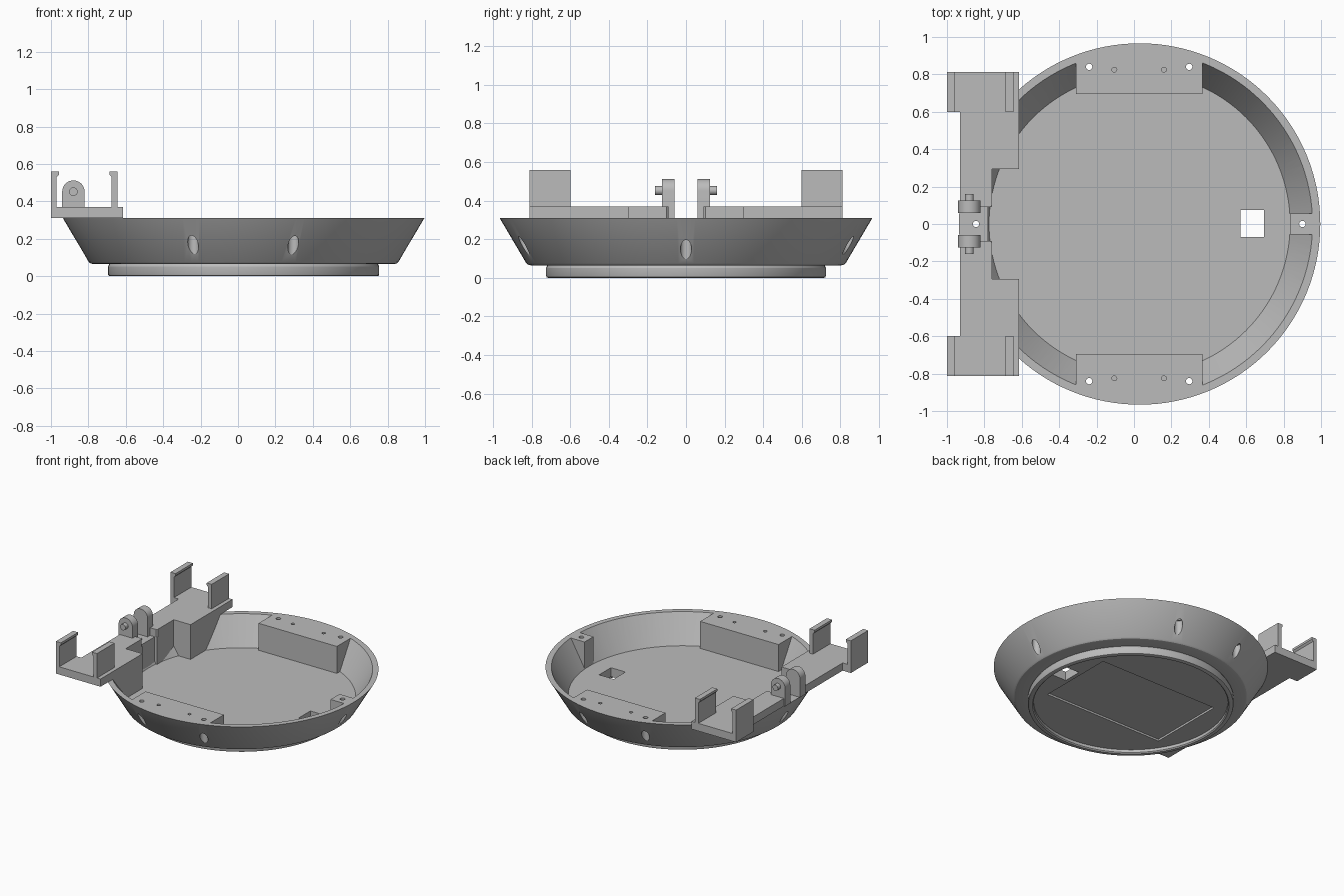
import bpy, bmesh, math
from mathutils import Vector

if "Cube" in bpy.data.objects:
    bpy.data.objects.remove(bpy.data.objects["Cube"])

grey = bpy.data.materials.new("plain_grey")
grey.use_nodes = True
COLOUR = (0.5, 0.5, 0.5, 1)
grey.diffuse_color = COLOUR
grey.node_tree.nodes["Principled BSDF"].inputs["Base Color"].default_value = COLOUR

CX = 0.03      # bowl axis
RIM = 0.31     # rim height
FLOOR = 0.1    # inner floor height
PLATE = 0.37   # top of the bracket plate


def finish(name, bm):
    bmesh.ops.recalc_face_normals(bm, faces=bm.faces)
    mesh = bpy.data.meshes.new(name)
    bm.to_mesh(mesh)
    bm.free()
    mesh.materials.append(grey)
    obj = bpy.data.objects.new(name, mesh)
    bpy.context.scene.collection.objects.link(obj)
    return obj


def lathe(name, profile, x=0, y=0, steps=32):
    """Solid of revolution; the profile starts and ends on the axis."""
    bm = bmesh.new()
    verts = [bm.verts.new((r, 0, z)) for r, z in profile]
    edges = [bm.edges.new(pair) for pair in zip(verts, verts[1:])]
    bmesh.ops.spin(bm, geom=verts + edges, cent=(0, 0, 0), axis=(0, 0, 1),
                   angle=math.tau, steps=steps, use_merge=True)
    bmesh.ops.remove_doubles(bm, verts=bm.verts, dist=1e-5)
    bmesh.ops.translate(bm, verts=bm.verts, vec=(x, y, 0))
    return finish(name, bm)


def prism(name, points, depth):
    """Flat outline pushed along the depth vector."""
    bm = bmesh.new()
    face = bm.faces.new([bm.verts.new(p) for p in points])
    out = bmesh.ops.extrude_face_region(bm, geom=[face])["geom"]
    bmesh.ops.translate(bm, vec=depth, verts=[g for g in out if isinstance(g, bmesh.types.BMVert)])
    return finish(name, bm)


def box(name, x0, x1, y0, y1, z0, z1):
    return prism(name, [(x0, y0, z0), (x1, y0, z0), (x1, y1, z0), (x0, y1, z0)], (0, 0, z1 - z0))


def cut(target, cutter, operation="DIFFERENCE"):
    mod = target.modifiers.new("cut", "BOOLEAN")
    mod.operation, mod.solver, mod.object = operation, "EXACT", cutter
    graph = bpy.context.evaluated_depsgraph_get()
    mesh = bpy.data.meshes.new_from_object(target.evaluated_get(graph))
    target.modifiers.clear()
    target.data = mesh
    bpy.data.objects.remove(cutter)


def smooth(obj):
    bpy.ops.object.select_all(action="DESELECT")
    obj.select_set(True)
    bpy.context.view_layer.objects.active = obj
    bpy.ops.object.shade_smooth_by_angle(angle=math.radians(25))


# Bowl outside: recessed foot ring, rounded lower edge, sloping wall
bowl = lathe("bowl", [(0, 0.03), (0.685, 0.03), (0.685, 0.008), (0.693, 0), (0.715, 0), (0.722, 0.003),
                      (0.725, 0.01), (0.725, 0.052), (0.718, 0.065), (0.805, 0.065), (0.818, 0.068),
                      (0.828, 0.076), (0.966, RIM), (0, RIM)], CX, steps=128)

# Hollow of the bowl, leaving the solid bosses and bracket supports standing
hollow = lathe("hollow", [(0, FLOOR), (0.805, FLOOR), (0.976, 0.4), (0, 0.4)], CX, steps=128)
cut(hollow, box("end_boss", 0.835, 1.2, -0.055, 0.055, 0, 1))
cut(hollow, box("hinge_boss", -1.2, -0.78, -0.2, 0.2, 0, 1))
for s in (-1, 1):
    for x0, x1, y0, y1 in ((-0.31, 0.365, 0.695, 1.2), (-1.2, -0.615, 0.295, 1.2),
                           (-1.2, -0.76, 0.09, 0.4)):
        cut(hollow, box("boss", x0, x1, min(s * y0, s * y1), max(s * y0, s * y1), 0, 1))
cut(bowl, hollow)

# Counterbored screw holes that break out through the sloping wall
screws = [(0.9, 0), (-0.845, 0)] + [(x, s * 0.84) for x in (-0.24, 0.295) for s in (-1, 1)]
for x, y in screws:
    cut(bowl, lathe("screw", [(0, -0.1), (0.029, -0.1), (0.029, 0.23), (0.017, 0.23),
                              (0.017, 0.5), (0, 0.5)], x, y))
# Small blind holes in the side blocks
for x in (-0.105, 0.16):
    for s in (-1, 1):
        cut(bowl, lathe("pilot", [(0, 0.2), (0.013, 0.2), (0.013, 0.5), (0, 0.5)], x, s * 0.825, 16))
# Square opening in the floor and shallow pocket underneath
cut(bowl, box("opening", 0.57, 0.695, -0.07, 0.075, -0.1, 0.2))
cut(bowl, box("pocket", CX - 0.51, CX + 0.51, -0.305, 0.305, -0.1, 0.045))
smooth(bowl)

for s, side in ((-1, "front"), (1, "back")):
    # Stepped bracket plate
    outline = [(-0.93, 0.09), (-0.77, 0.09), (-0.76, 0.1), (-0.76, 0.295), (-0.615, 0.295), (-0.615, 0.812),
               (-1, 0.812), (-1, 0.598), (-0.93, 0.598)]
    prism(side + "_bracket_plate", [(x, s * y, RIM) for x, y in outline], (0, 0, PLATE - RIM))
    # Hooked clip walls facing each other
    for name, back, d in (("outer", -1, 1), ("inner", -0.645, -1)):
        hook = [(0, PLATE), (0.03, PLATE), (0.03, 0.53), (0.043, 0.543), (0.043, 0.56), (0, 0.56)]
        prism(f"{side}_{name}_clip", [(back + d * x, s * 0.598, z) for x, z in hook], (0, s * 0.214, 0))
    # Rounded hinge ear with its pin
    arc = [math.pi * i / 16 for i in range(17)]
    ear = [(-0.94, RIM), (-0.82, RIM)] + [(-0.88 + 0.06 * math.cos(a), 0.452 + 0.06 * math.sin(a)) for a in arc]
    smooth(prism(side + "_hinge_ear", [(x, s * 0.06, z) for x, z in ear], (0, s * 0.065, 0)))
    ring = [math.tau * i / 24 for i in range(24)]
    smooth(prism(side + "_hinge_pin", [(-0.88 + 0.023 * math.cos(a), s * 0.12, 0.452 + 0.023 * math.sin(a))
                                       for a in ring], (0, s * 0.04, 0)))
